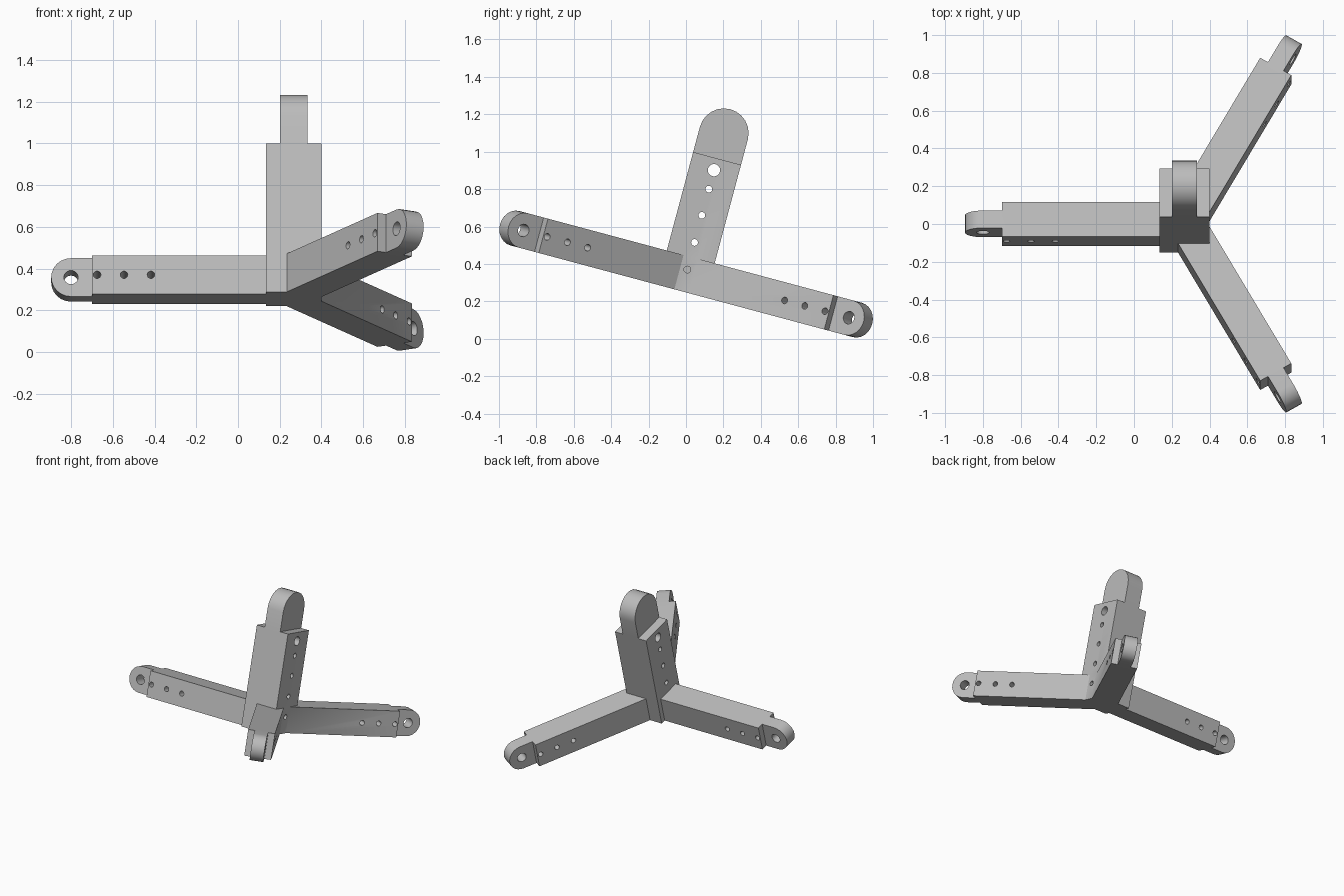
import bpy, bmesh, math
from mathutils import Matrix, Vector

if "Cube" in bpy.data.objects:
    bpy.data.objects.remove(bpy.data.objects["Cube"], do_unlink=True)

ARM = 0.19      # square section of the arms
POST = 0.265    # square section of the upright

grey = bpy.data.materials.new("plain grey")
grey.use_nodes = True
grey.diffuse_color = (0.5, 0.5, 0.5, 1)
grey.node_tree.nodes["Principled BSDF"].inputs["Base Color"].default_value = (0.5, 0.5, 0.5, 1)

# Whole bracket leans back about x around its hub
LEAN = Matrix.Translation((0.267, -0.024, 0.254)) @ Matrix.Rotation(math.radians(-15), 4, 'X')


def make_object(name, bm):
    bmesh.ops.recalc_face_normals(bm, faces=bm.faces)
    mesh = bpy.data.meshes.new(name)
    bm.to_mesh(mesh)
    bm.free()
    mesh.materials.append(grey)
    obj = bpy.data.objects.new(name, mesh)
    bpy.context.collection.objects.link(obj)
    return obj


def slab(name, outline, thick, matrix):
    """Outline in the x-z plane, extruded symmetrically along y."""
    bm = bmesh.new()
    face = bm.faces.new([bm.verts.new((x, -thick / 2, z)) for x, z in outline])
    moved = bmesh.ops.extrude_face_region(bm, geom=[face])["geom"]
    verts = [v for v in moved if isinstance(v, bmesh.types.BMVert)]
    bmesh.ops.translate(bm, verts=verts, vec=(0, thick, 0))
    bm.transform(matrix)
    return make_object(name, bm)


def drill(x, radius, matrix, start=-0.3, end=0.3):
    """Cylinder along y at distance x along the limb."""
    bm = bmesh.new()
    place = Matrix.Translation((x, (start + end) / 2, 0)) @ Matrix.Rotation(math.pi / 2, 4, 'X')
    bmesh.ops.create_cone(bm, cap_ends=True, segments=24, radius1=radius, radius2=radius,
                          depth=end - start, matrix=matrix @ place)
    cutter = make_object("drill", bm)
    cutter.hide_render = True
    return cutter


def combine(target, other, operation):
    mod = target.modifiers.new("combine", 'BOOLEAN')
    mod.operation = operation
    mod.solver = 'EXACT'
    mod.object = other
    bpy.context.view_layer.update()
    graph = bpy.context.evaluated_depsgraph_get()
    mesh = bpy.data.meshes.new_from_object(target.evaluated_get(graph))
    target.modifiers.clear()
    target.data = mesh
    bpy.data.objects.remove(other, do_unlink=True)


def limb(name, size, shoulder, pivot, matrix):
    """Square bar ending in a half-thickness rounded tab."""
    h = size / 2
    bar = slab(name, [(0, -h), (shoulder, -h), (shoulder, h), (0, h)], size, matrix)
    arc = [(pivot + h * math.cos(a), h * math.sin(a))
           for a in (math.pi * (i / 12 - 0.5) for i in range(13))]
    tab = slab("tab", [(shoulder - 0.05, -h)] + arc + [(shoulder - 0.05, h)], size / 2, matrix)
    combine(bar, tab, 'UNION')
    return bar


# Upright: limb axis x -> z, tab thickness y -> x
stand = LEAN @ Matrix(((0, 1, 0, 0), (0, 0, 1, 0), (1, 0, 0, 0), (0, 0, 0, 1)))
bracket = limb("three_arm_bracket", POST, 0.735, 0.875, stand)
drills = [drill(0.875, 0.055, stand), drill(0.67, 0.033, stand)]
drills += [drill(x, 0.018, stand) for x in (0.565, 0.42, 0.27)]
drills.append(drill(0.12, 0.018, stand, start=0.0))

# Three arms spread evenly around the upright
for angle in (60, 180, 300):
    place = LEAN @ Matrix.Translation((0, 0, ARM / 2)) @ Matrix.Rotation(math.radians(angle), 4, 'Z')
    combine(bracket, limb("arm", ARM, 0.967, 1.067, place), 'UNION')
    drills.append(drill(1.067, 0.034, place))
    drills += [drill(x, 0.018, place) for x in (0.942, 0.813, 0.684)]

for cutter in drills:
    combine(bracket, cutter, 'DIFFERENCE')

# Smooth the rounded tabs and holes, keep the edges sharp
bpy.ops.object.select_all(action='DESELECT')
bracket.select_set(True)
bpy.context.view_layer.objects.active = bracket
bpy.ops.object.shade_smooth_by_angle(angle=math.radians(30))
